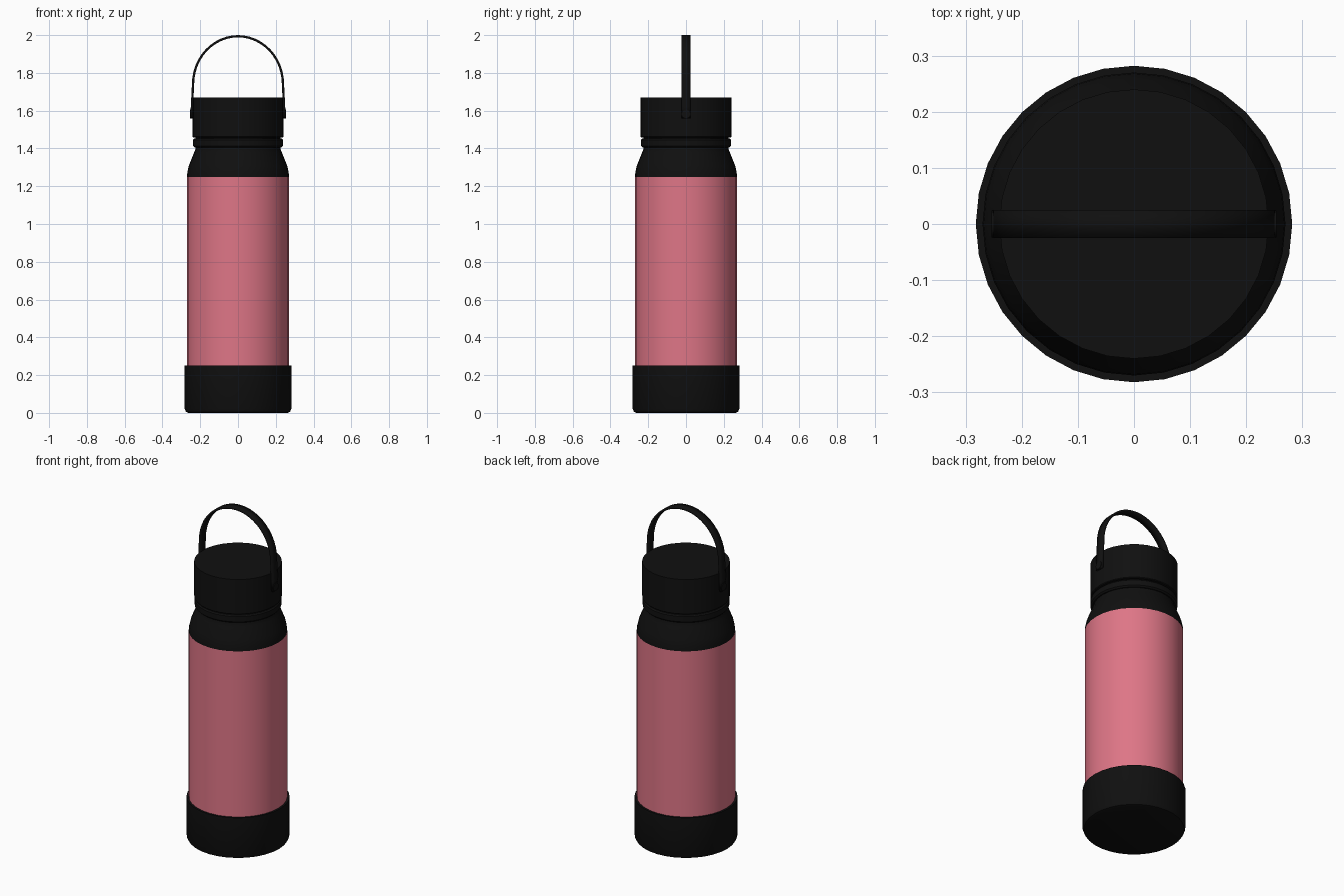
import bpy, bmesh, math

cube = bpy.data.objects.get("Cube")
if cube:
    bpy.data.objects.remove(cube, do_unlink=True)

SIDES = 32


def material(name, rgb, rough):
    m = bpy.data.materials.new(name)
    m.use_nodes = True
    m.diffuse_color = (*rgb, 1)
    bsdf = next(n for n in m.node_tree.nodes if n.type == 'BSDF_PRINCIPLED')
    bsdf.inputs["Base Color"].default_value = (*rgb, 1)
    bsdf.inputs["Roughness"].default_value = rough
    return m


black = material("matte black", (0.005, 0.005, 0.005), 0.6)
pink = material("rose pink", (0.73, 0.18, 0.24), 0.5)


def finish(name, bm, mat):
    bmesh.ops.recalc_face_normals(bm, faces=bm.faces)
    mesh = bpy.data.meshes.new(name)
    bm.to_mesh(mesh)
    bm.free()
    mesh.materials.append(mat)
    ob = bpy.data.objects.new(name, mesh)
    bpy.context.collection.objects.link(ob)
    bpy.ops.object.select_all(action='DESELECT')
    ob.select_set(True)
    bpy.context.view_layer.objects.active = ob
    bpy.ops.object.shade_smooth_by_angle(angle=math.radians(35))
    return ob


def lathe(name, profile, mat):
    """Closed solid of revolution from (radius, height) pairs, bottom to top."""
    bm = bmesh.new()
    rings = []
    for r, z in profile:
        rings.append([bm.verts.new((r * math.cos(a), r * math.sin(a), z))
                      for a in (math.tau * i / SIDES for i in range(SIDES))])
    for low, high in zip(rings, rings[1:]):
        for i in range(SIDES):
            j = (i + 1) % SIDES
            bm.faces.new((low[i], low[j], high[j], high[i]))
    bm.faces.new(rings[0])
    bm.faces.new(rings[-1])
    return finish(name, bm, mat)


# Bottle: rubber boot, painted body, shoulder and neck
lathe("base_boot", [(0.262, 0), (0.275, 0.005), (0.282, 0.02), (0.282, 0.25)], black)
lathe("body", [(0.27, 0.2), (0.27, 1.25)], pink)
lathe("shoulder", [(0.27, 1.25), (0.268, 1.275), (0.26, 1.31),
                   (0.232, 1.38), (0.224, 1.4), (0.224, 1.47)], black)

# Lid: collar ring and cap, with a thin groove between
lathe("lid_collar", [(0.23, 1.405), (0.238, 1.413), (0.238, 1.445), (0.232, 1.452)], black)
lathe("lid_cap", [(0.236, 1.458), (0.24, 1.462), (0.24, 1.67)], black)

# Carry strap: straight ends joined by an arch
half = [(0.246, 1.56), (0.244, 1.62), (0.241, 1.68)]
arch = [(0.238 * math.cos(a), 1.74 + 0.254 * math.sin(a))
        for a in (math.pi * i / 24 for i in range(25))]
path = half + arch + [(-x, z) for x, z in reversed(half)]
bm = bmesh.new()
rows = [[bm.verts.new((x, y, z)) for y in (-0.025, 0.025)] for x, z in path]
for a, b in zip(rows, rows[1:]):
    bm.faces.new((a[0], a[1], b[1], b[0]))
strap = finish("carry_strap", bm, black)
solid = strap.modifiers.new("thickness", 'SOLIDIFY')
solid.thickness = 0.012
solid.offset = 0

# Strap pivots: short round studs on both sides of the cap
for side, x in (("left", 0.244), ("right", -0.244)):
    bm = bmesh.new()
    bmesh.ops.create_cone(bm, cap_ends=True, segments=16,
                          radius1=0.024, radius2=0.024, depth=0.02)
    for v in bm.verts:
        px, py, pz = v.co
        v.co = (x + pz, py, 1.582 + px)
    finish("strap_pivot_" + side, bm, black)
